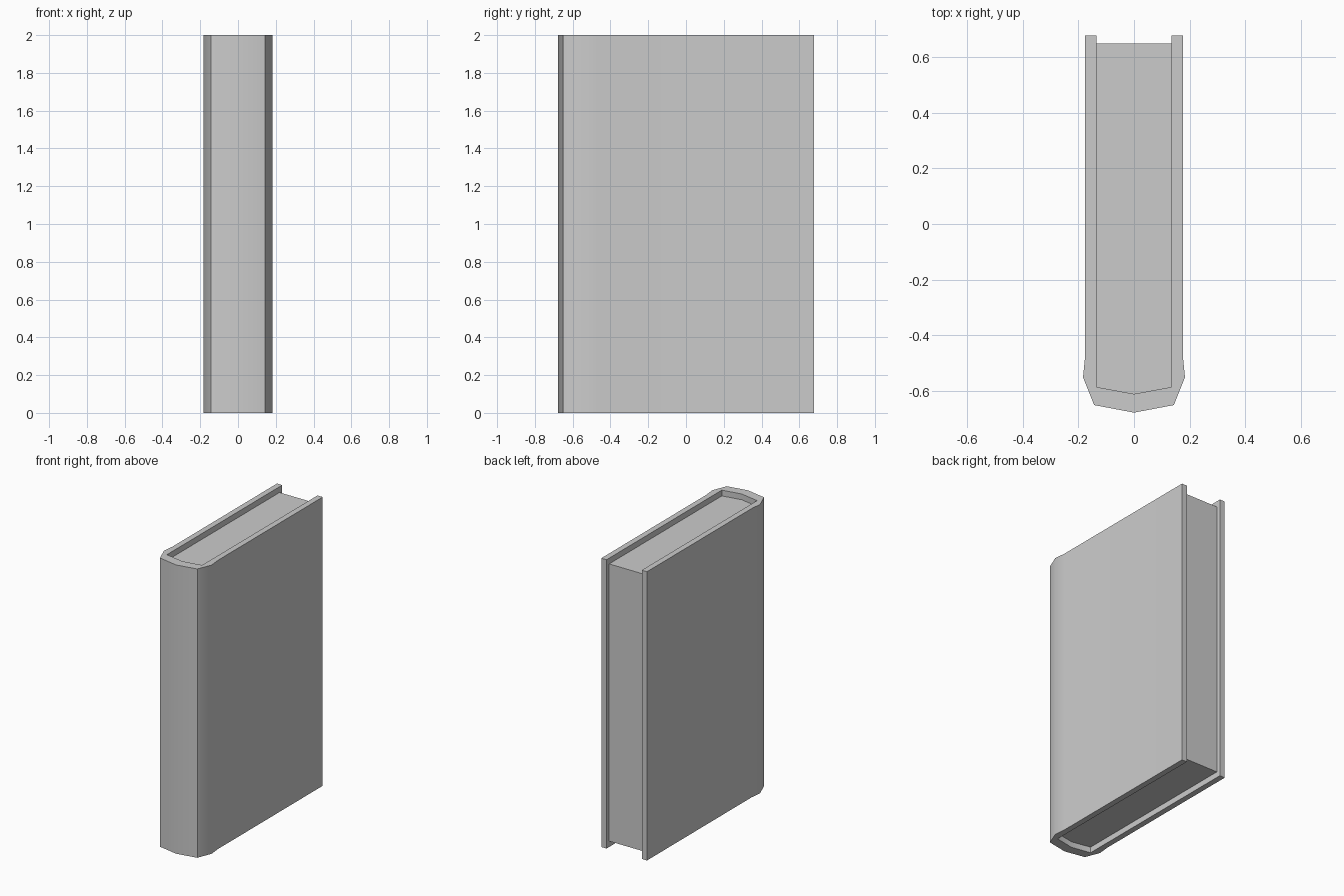
import bpy, bmesh
from math import radians

if "Cube" in bpy.data.objects:
    bpy.data.objects.remove(bpy.data.objects["Cube"])


def mirrored(half):
    """Complete a half profile (ending on x = 0) across the x axis."""
    return half + [(-x, y) for x, y in reversed(half[:-1])]


def extrude_quads(name, quads, z0, z1, smooth=None):
    """Extrude a strip of plan-view faces from z0 to z1."""
    bm = bmesh.new()
    for pts in quads:
        bm.faces.new([bm.verts.new((x, y, z0)) for x, y in pts])
    bmesh.ops.remove_doubles(bm, verts=bm.verts, dist=1e-5)
    geom = bmesh.ops.extrude_face_region(bm, geom=bm.faces[:], use_keep_orig=True)["geom"]
    top = [g for g in geom if isinstance(g, bmesh.types.BMVert)]
    bmesh.ops.translate(bm, verts=top, vec=(0, 0, z1 - z0))
    bmesh.ops.recalc_face_normals(bm, faces=bm.faces[:])
    mesh = bpy.data.meshes.new(name)
    bm.to_mesh(mesh)
    bm.free()
    obj = bpy.data.objects.new(name, mesh)
    bpy.context.collection.objects.link(obj)
    if smooth:
        bpy.ops.object.select_all(action='DESELECT')
        obj.select_set(True)
        bpy.context.view_layer.objects.active = obj
        bpy.ops.object.shade_smooth_by_angle(angle=radians(smooth))
    return obj


# Cover: two boards joined by a faceted, slightly rounded spine
outer = mirrored([(0.175, 0.677), (0.175, -0.47), (0.183, -0.55),
                  (0.143, -0.65), (0, -0.677)])
inner = mirrored([(0.135, 0.677), (0.135, -0.47), (0.135, -0.53),
                  (0.135, -0.585), (0, -0.61)])
cover = [(outer[i], outer[i + 1], inner[i + 1], inner[i])
         for i in range(len(outer) - 1)]
extrude_quads("cover", cover, 0, 2, smooth=40)

# Page block: recessed from the board edges, seated against the spine
pages = [[(0.135 * s, 0.648), (0.135 * s, -0.585), (0, -0.61), (0, 0.648)]
         for s in (1, -1)]
extrude_quads("page_block", pages, 0.04, 1.96)
